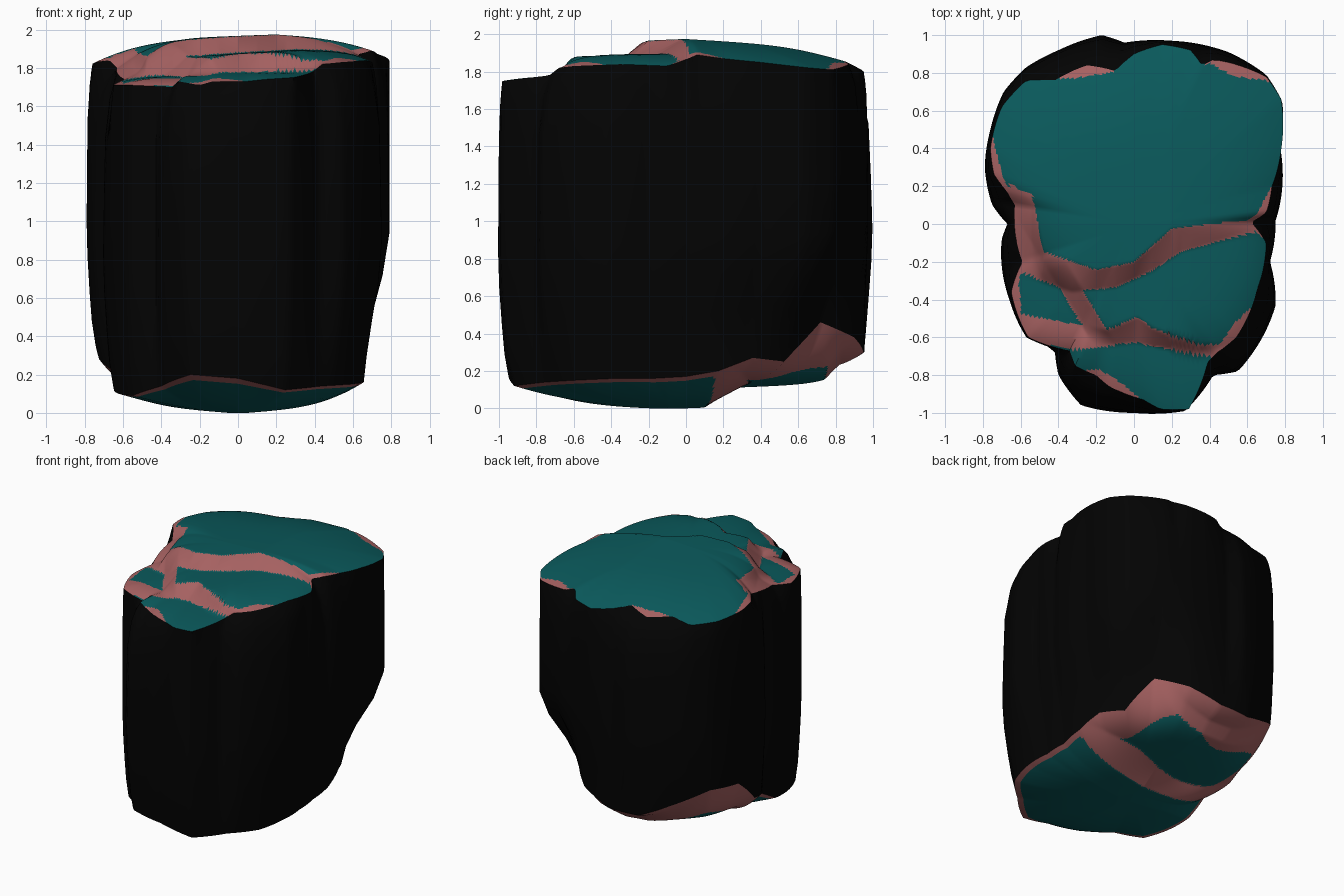
import bpy, bmesh, math

if "Cube" in bpy.data.objects:
    bpy.data.objects.remove(bpy.data.objects["Cube"])
N = 240      # segments around
RINGS = 80   # rings from rim to middle

# Widest outline (x, y), anticlockwise from +x
MID = [(.75, .02), (.775, .4), (.785, .65), (.70, .79), (.5, .91), (.2, .97), (-.05, .96),
       (-.17, 1.0), (-.4, .92), (-.57, .83), (-.69, .7), (-.76, .5), (-.79, .3), (-.75, .1),
       (-.67, 0), (-.70, -.08), (-.66, -.4), (-.57, -.6), (-.42, -.66), (-.4, -.8),
       (-.28, -.96), (0, -1.0), (.27, -.99), (.42, -.8), (.55, -.78), (.68, -.6),
       (.75, -.43), (.72, -.2)]
# Upper rim (x, y, z)
TOP = [(.62, .01, 1.87), (.7, .06, 1.89), (.73, .2, 1.87), (.78, .4, 1.85), (.78, .66, 1.82),
       (.7, .78, 1.81), (.52, .85, 1.83), (.42, .87, 1.84), (.36, .84, 1.86), (.3, .92, 1.82),
       (.15, .95, 1.80), (0, .9, 1.82), (-.1, .81, 1.84), (-.25, .84, 1.80), (-.42, .76, 1.82),
       (-.57, .76, 1.79), (-.7, .62, 1.80), (-.76, .4, 1.82), (-.74, .26, 1.83),
       (-.67, .17, 1.84), (-.63, .1, 1.80), (-.59, -.2, 1.74), (-.65, -.36, 1.71),
       (-.56, -.6, 1.71), (-.34, -.67, 1.70), (-.31, -.75, 1.73), (-.2, -.8, 1.71),
       (-.13, -.86, 1.73), (.05, -.93, 1.73), (.14, -.98, 1.74), (.29, -.98, 1.75),
       (.39, -.73, 1.78), (.44, -.68, 1.82), (.54, -.6, 1.83), (.65, -.35, 1.84), (.7, -.1, 1.83)]
# Lower rim (radius, z) every 15 degrees
BOT = [(.64, .17), (.67, .2), (.71, .27), (.74, .25), (.83, .46), (.93, .38), (.95, .30), (.97, .30),
       (.95, .40), (.96, .51), (.87, .49), (.75, .28), (.65, .22), (.67, .12), (.72, .10), (.78, .09),
       (.8, .14), (.95, .2), (.95, .18), (.95, .12), (.87, .14), (.84, .15), (.75, .16), (.67, .16)]

# Edges of the terrace steps, as (x, y) lines
BACK_HI = [(-.65, .22), (-.54, .17), (-.48, -.14), (-.2, -.24), (0, -.2), (.2, -.02), (.65, .03)]
BACK_LO = [(-.6, -.27), (-.33, -.36), (-.1, -.34), (.1, -.25), (.25, -.15), (.65, -.04)]
FRONT_HI = [(-.6, -.47), (-.35, -.52), (-.15, -.56), (.02, -.49), (.1, -.55), (.35, -.64), (.5, -.63)]
FRONT_LO = [(-.6, -.62), (-.3, -.67), (0, -.63), (.37, -.70), (.5, -.72)]


def polar(pts):
    """Turn outline points into a sorted (angle, radius, z) loop"""
    out = sorted((math.atan2(p[1], p[0]) % math.tau, math.hypot(p[0], p[1]), p[-1]) for p in pts)
    first, last = out[0], out[-1]
    return [(last[0] - math.tau, *last[1:])] + out + [(first[0] + math.tau, *first[1:])]


P_MID, P_TOP = polar(MID), polar(TOP)
P_BOT = [(math.radians(15 * i), *BOT[i % 24]) for i in range(25)]


def around(loop, a):
    """Radius and height of a loop at angle a"""
    for (a0, r0, z0), (a1, r1, z1) in zip(loop, loop[1:]):
        if a <= a1:
            t = (a - a0) / (a1 - a0)
            return r0 + (r1 - r0) * t, z0 + (z1 - z0) * t
    return loop[-1][1:]


def line(pts, x):
    if x <= pts[0][0]:
        return pts[0][1]
    for (x0, y0), (x1, y1) in zip(pts, pts[1:]):
        if x <= x1:
            return y0 + (y1 - y0) * (x - x0) / (x1 - x0)
    return pts[-1][1]


def ramp(v, lo, hi):
    return max(0.0, min(1.0, (v - lo) / (hi - lo)))


def mix(a, b, t):
    return a + (b - a) * t


def material(name, col):
    m = bpy.data.materials.new(name)
    m.diffuse_color = (*col, 1)
    m.use_nodes = True
    m.node_tree.nodes["Principled BSDF"].inputs["Base Color"].default_value = m.diffuse_color
    return m


MATS = [material("dark_rock", (.001, .001, .001)),
        material("teal_growth", (.003, .1, .105)),
        material("pink_rock", (.38, .12, .12))]


def finish(bm, name):
    me = bpy.data.meshes.new(name)
    bm.to_mesh(me)
    bm.free()
    for m in MATS:
        me.materials.append(m)
    ob = bpy.data.objects.new(name, me)
    bpy.context.collection.objects.link(ob)
    bpy.ops.object.select_all(action='DESELECT')
    ob.select_set(True)
    bpy.context.view_layer.objects.active = ob
    bpy.ops.object.shade_smooth_by_angle(angle=math.radians(35))


def on_step(s):
    return .03 < s < .97


def top_surface(x, y, t, a):
    back = ramp(y, line(BACK_LO, x), line(BACK_HI, x))
    front = ramp(y, line(FRONT_LO, x), line(FRONT_HI, x))
    split = ramp(x + .6 * (y + .35), -.39, -.27)
    mid_z = mix(1.76, 1.865 + .03 * ramp(x, -.2, .3), split)
    h = mix(mix(1.78, mid_z, front), 1.975 - .06 * max(0, y) - .04 * abs(x - .2), back)
    z = mix(h, around(P_TOP, a)[1], t ** (4 + 2 * (1 - back)))
    pink = on_step(back) or (back < .5 and (on_step(front) or (front > .5 and on_step(split))))
    pink = pink or t > 1.02 - .08 * max(0, math.sin(7 * a + 1))
    return z, 2 if pink else 1


def base_surface(x, y, t, a):
    step = ramp(y, .1 + .08 * x, .26 + .08 * math.sin(5 * x))
    rear = ramp(y, .74 + .06 * x, .82)
    h = .1 * step + .07 * rear + .08 * abs(x) + .04 * abs(y + .1) - .004
    z = mix(max(0, h), around(P_BOT, a)[1], t ** (4 + 4 * step))
    pink = on_step(step) or on_step(rear) or t > .95
    pink = pink or (y > .2 and t > .78 + .08 * math.sin(6 * a))
    return z, 2 if pink else 1


def cap(name, loop, surface, flip):
    bm = bmesh.new()
    angles = [math.tau * i / N for i in range(N)]
    rings = []
    for j in range(RINGS):
        t = 1 - j / RINGS
        ring = []
        for a in angles:
            r = around(loop, a)[0] * t
            x, y = r * math.cos(a), r * math.sin(a)
            ring.append(bm.verts.new((x, y, surface(x, y, t, a)[0])))
        rings.append(ring)
    middle = bm.verts.new((0, 0, surface(0, 0, 0, 0)[0]))
    for j in range(RINGS):
        for i in range(N):
            k = (i + 1) % N
            vs = [rings[j][i], rings[j][k]]
            vs += [rings[j + 1][k], rings[j + 1][i]] if j + 1 < RINGS else [middle]
            f = bm.faces.new(vs[::-1] if flip else vs)
            c = f.calc_center_median()
            f.material_index = surface(c.x, c.y, 1 - (j + .5) / RINGS, math.tau * (i + .5) / N)[1]
    finish(bm, name)


# Dark wall lofted from the lower rim to the upper rim, slower to widen at the back right
def wall():
    levels = [(0, 0, 0), (.08, .4, 0), (.18, .65, 0), (.31, .9, 0), (.43, 1, 0),
              (.62, 1, .05), (.8, 1, .12), (.92, 1, .4), (.97, 1, .7), (1, 1, 1)]
    bm = bmesh.new()
    rings = []
    for h, widen, to_top in levels:
        ring = []
        for i in range(N):
            a = math.tau * i / N
            (rb, zb), (rt, zt), (rm, _) = around(P_BOT, a), around(P_TOP, a), around(P_MID, a)
            to_mid = widen ** (1 + 1.5 * max(0, math.cos(a - .45)))
            r = mix(mix(rb, rm, to_mid), rt, to_top)
            ring.append(bm.verts.new((r * math.cos(a), r * math.sin(a), mix(zb, zt, h))))
        rings.append(ring)
    for lo, hi in zip(rings, rings[1:]):
        for i in range(N):
            k = (i + 1) % N
            bm.faces.new((lo[i], lo[k], hi[k], hi[i]))
    finish(bm, "rock_wall")


wall()
# Stepped top and stepped underside
cap("top_terraces", P_TOP, top_surface, False)
cap("base_terraces", P_BOT, base_surface, True)
